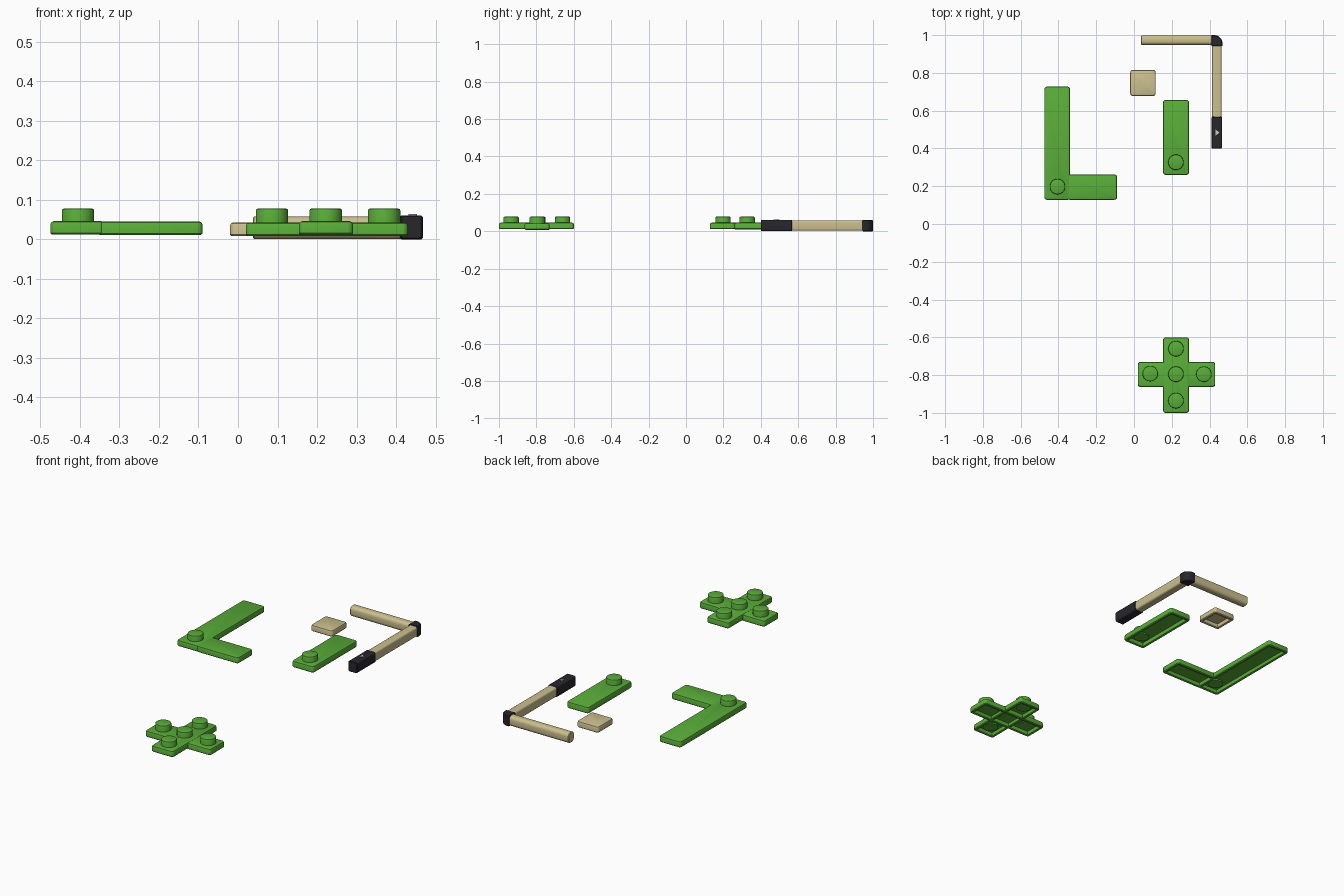
import bpy, bmesh, math

if "Cube" in bpy.data.objects:
    bpy.data.objects.remove(bpy.data.objects["Cube"])


def material(name, rgb):
    m = bpy.data.materials.new(name)
    m.diffuse_color = (*rgb, 1)
    m.use_nodes = True
    m.node_tree.nodes["Principled BSDF"].inputs["Base Color"].default_value = m.diffuse_color
    return m


GREEN = material("green", (0.10, 0.42, 0.04))
TAN = material("tan", (0.60, 0.52, 0.27))
BLACK = material("black", (0.02, 0.02, 0.025))
GREY = material("pale_grey", (0.6, 0.6, 0.6))


def finish(bm, name, mat, angle=35):
    bmesh.ops.recalc_face_normals(bm, faces=bm.faces)
    me = bpy.data.meshes.new(name)
    bm.to_mesh(me)
    bm.free()
    me.materials.append(mat)
    ob = bpy.data.objects.new(name, me)
    bpy.context.collection.objects.link(ob)
    bpy.ops.object.select_all(action='DESELECT')
    ob.select_set(True)
    bpy.context.view_layer.objects.active = ob
    bpy.ops.object.shade_smooth_by_angle(angle=math.radians(angle))
    return ob


def rounded(w, h, r, seg=4):
    pts = []
    for k, (sx, sy) in enumerate([(1, 1), (-1, 1), (-1, -1), (1, -1)]):
        for i in range(seg + 1):
            a = math.pi / 2 * (k + i / seg)
            pts.append((sx * (w / 2 - r) + r * math.cos(a),
                        sy * (h / 2 - r) + r * math.sin(a)))
    return pts


def loft(name, rings, mat):
    """Skin matching rings of 3D points and cap both ends."""
    bm = bmesh.new()
    loops = [[bm.verts.new(p) for p in ring] for ring in rings]
    n = len(loops[0])
    for a, b in zip(loops, loops[1:]):
        for i in range(n):
            bm.faces.new((a[i], a[(i + 1) % n], b[(i + 1) % n], b[i]))
    bm.faces.new(loops[0])
    bm.faces.new(loops[-1])
    return finish(bm, name, mat)


def shell(name, x0, x1, y0, y1, z0, z1, mat):
    """Rounded plate with a pocket open at the bottom."""
    cx, cy, w, h = (x0 + x1) / 2, (y0 + y1) / 2, x1 - x0, y1 - y0
    b = 0.008
    steps = [(0.016, z1 - 0.012), (0.016, z0 + 0.002), (0.012, z0),
             (0.004, z0), (0, z0 + 0.004), (0, z1 - b),
             (b * 0.3, z1 - b * 0.3), (b, z1)]
    rings = [[(cx + x, cy + y, z) for x, y in
              rounded(w - 2 * d, h - 2 * d, max(0.014 - d, 0.003))]
             for d, z in steps]
    return loft(name, rings, mat)


def stud(name, x, y):
    steps = [(0.036, 0.027), (0.041, 0.027), (0.041, 0.073), (0.0395, 0.0765), (0.036, 0.078)]
    rings = [[(x + r * math.cos(i * math.tau / 32), y + r * math.sin(i * math.tau / 32), z)
              for i in range(32)] for r, z in steps]
    return loft(name, rings, GREEN)


def rod(name, axis, centre, a, b, width, z0, z1, r, mat):
    """Rounded bar running along x or y."""
    rings = []
    for d, t in [(0.003, a), (0, a + 0.003), (0, b - 0.003), (0.003, b)]:
        prof = rounded(width - 2 * d, z1 - z0 - 2 * d, r - d)
        zc = (z0 + z1) / 2
        rings.append([(t, centre + p, zc + q) if axis == 'x' else (centre + p, t, zc + q)
                      for p, q in prof])
    return loft(name, rings, mat)


# cross piece with five studs
shell("cross_long_plate", 0.154, 0.291, -1.0, -0.6, 0.012, 0.046, GREEN)
shell("cross_wide_plate", 0.02, 0.43, -0.863, -0.73, 0.008, 0.043, GREEN)
for i, (x, y) in enumerate([(0.222, -0.66), (0.222, -0.795), (0.222, -0.935),
                            (0.086, -0.792), (0.37, -0.795)]):
    stud(f"cross_stud_{i + 1}", x, y)

# L-shaped piece
shell("corner_long_plate", -0.475, -0.338, 0.128, 0.727, 0.012, 0.046, GREEN)
shell("corner_short_plate", -0.354, -0.09, 0.128, 0.263, 0.011, 0.0455, GREEN)
stud("corner_stud", -0.405, 0.198)

# single bar and loose tile
shell("bar_plate", 0.154, 0.291, 0.26, 0.657, 0.010, 0.046, GREEN)
stud("bar_stud", 0.222, 0.327)
shell("tile", -0.02, 0.115, 0.678, 0.816, 0.008, 0.043, TAN)

# folded stick with dark joint and dark tip
rod("stick_back", 'x', 0.973, 0.038, 0.42, 0.05, 0.001, 0.058, 0.018, TAN)
rod("stick_side", 'y', 0.439, 0.56, 0.95, 0.05, 0.003, 0.058, 0.010, TAN)
rod("stick_tip", 'y', 0.439, 0.40, 0.568, 0.055, 0.001, 0.0605, 0.008, BLACK)

# rounded elbow joint
rings = []
for d, z in [(0.004, 0.0), (0, 0.004), (0, 0.057), (0.004, 0.061)]:
    ring = [(0.41 + d, 1 - d, z), (0.41 + d, 0.942 + d, z), (0.468 - d, 0.942 + d, z)]
    for i in range(9):
        a = math.pi / 2 * i / 8
        ring.append((0.425 + (0.043 - d) * math.cos(a), 0.957 + (0.043 - d) * math.sin(a), z))
    rings.append(ring)
loft("elbow_joint", rings, BLACK)

# small raised pointer on the tip
tri = [(0.432, 0.468), (0.453, 0.484), (0.432, 0.500)]
loft("tip_pointer", [[(x, y, z) for x, y in tri] for z in (0.055, 0.064)], GREY)
